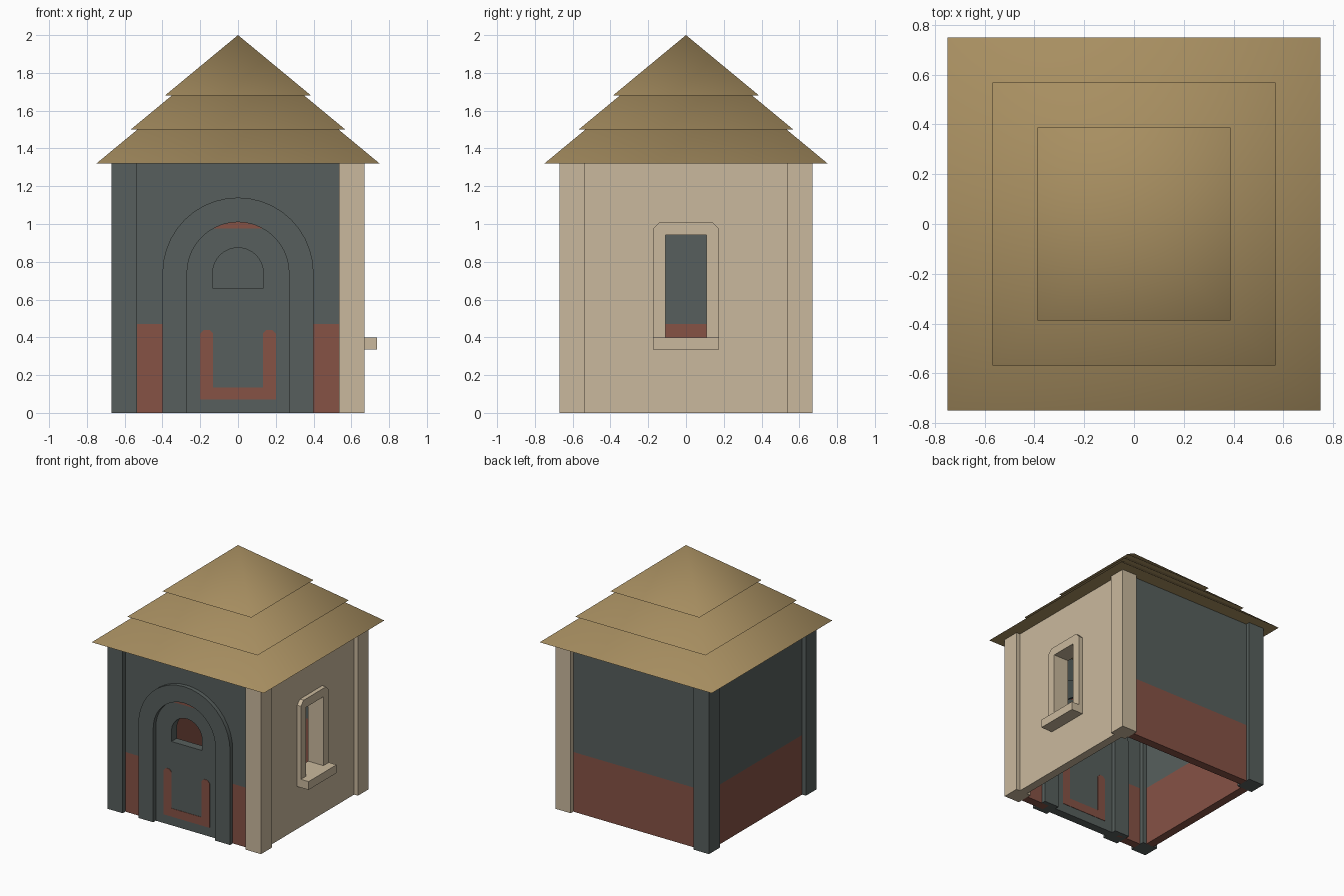
import bpy, bmesh, math
from mathutils import Vector

if "Cube" in bpy.data.objects:
    bpy.data.objects.remove(bpy.data.objects["Cube"])


def material(name, r, g, b):
    m = bpy.data.materials.new(name)
    lin = [((c / 255 + 0.055) / 1.055) ** 2.4 for c in (r, g, b)]
    m.diffuse_color = (*lin, 1)
    m.use_nodes = True
    m.node_tree.nodes["Principled BSDF"].inputs["Base Color"].default_value = m.diffuse_color
    return m


SLATE = material("slate_grey", 87, 95, 93)
RED = material("brick_red", 134, 82, 69)
TAN = material("pale_stone", 202, 185, 157)
THATCH = material("thatch", 168, 143, 97)

TOP = 1.32           # wall height
OUT, INN = 0.67, 0.536   # pillar faces
W_OUT, W_INN = 0.637, 0.57   # wall faces
BAND = 0.47          # height of the red band


def finish(name, bm, mats, rule=None, angle=30):
    bmesh.ops.recalc_face_normals(bm, faces=bm.faces[:])
    for f in bm.faces:
        f.smooth = True
        if rule:
            f.material_index = rule(f.calc_center_median())
    me = bpy.data.meshes.new(name)
    bm.to_mesh(me)
    bm.free()
    for m in mats:
        me.materials.append(m)
    me.set_sharp_from_angle(angle=math.radians(angle))
    ob = bpy.data.objects.new(name, me)
    bpy.context.collection.objects.link(ob)
    return ob


# Maps (u along the wall, z, distance outward) to world space for each side
SIDES = {
    "front": lambda u, z, d: Vector((u, -d, z)),
    "back": lambda u, z, d: Vector((u, d, z)),
    "right": lambda u, z, d: Vector((d, u, z)),
    "left": lambda u, z, d: Vector((-d, u, z)),
}


def plate(name, side, loops, d0, d1, mats, split=None, rule=None):
    """Extrude an outline (with optional hole loops) from depth d0 to d1."""
    to = SIDES[side]
    bm = bmesh.new()
    edges = []
    for loop in loops:
        vs = [bm.verts.new(to(u, z, d0)) for u, z in loop]
        edges += [bm.edges.new((vs[i - 1], vs[i])) for i in range(len(vs))]
    bmesh.ops.triangle_fill(bm, edges=edges, use_beauty=True,
                            normal=to(0, 0, 1))
    res = bmesh.ops.extrude_face_region(bm, geom=bm.faces[:],
                                        use_keep_orig=True)
    bmesh.ops.translate(bm, vec=to(0, 0, d1 - d0), verts=[
        g for g in res["geom"] if isinstance(g, bmesh.types.BMVert)])
    if split:
        bmesh.ops.bisect_plane(bm, geom=bm.verts[:] + bm.edges[:] + bm.faces[:],
                               plane_co=(0, 0, split), plane_no=(0, 0, 1))
    return finish(name, bm, mats, rule)


def rect(u0, u1, z0, z1):
    return [(u0, z0), (u1, z0), (u1, z1), (u0, z1)]


def arch(r, z0=0.0, zc=0.74, n=20):
    """Round-topped outline from right foot over to left foot."""
    arc = [(r * math.cos(math.pi * i / n), zc + r * math.sin(math.pi * i / n))
           for i in range(n + 1)]
    return [(r, z0)] + arc + [(-r, z0)]


def low(c):
    return 1 if c.z < BAND else 0


# Walls: banded back and left, front with doorway, plain stone right
full = rect(-INN, INN, 0, TOP)
for side in ("back", "left"):
    plate(side + "_wall", side, [full], W_INN, W_OUT, [SLATE, RED], BAND, low)
front = [(INN, 0)] + arch(0.335) + [(-INN, 0), (-INN, TOP), (INN, TOP)]
plate("front_wall", "front", [front], W_INN, W_OUT, [SLATE, RED], BAND, low)
plate("right_wall", "right", [full, rect(-0.14, 0.14, 0.37, 0.98)],
      W_INN, W_OUT, [TAN])

# Corner pillars
for sx in (-1, 1):
    for end, sy in (("front", -1), ("back", 1)):
        u = sorted((sx * INN, sx * OUT))
        plate(end + ("_right" if sx > 0 else "_left") + "_pillar", end,
              [rect(*u, 0, TOP)], INN, OUT, [TAN if sx > 0 else SLATE])

# Door frame, and door with arched peephole and a red crown
plate("door_frame", "front", [arch(0.40) + arch(0.27)[::-1]], INN, OUT, [SLATE])
plate("door", "front", [arch(0.335), arch(0.134, 0.66)], W_INN, W_OUT,
      [SLATE, RED], 0.975, lambda c: 1 if c.z > 0.975 else 0)

# Red U-shaped mark painted on both sides of the door
half = [(0.2, 0.07), (0.2, 0.42), (0.18, 0.44), (0.15, 0.44),
        (0.132, 0.42), (0.132, 0.135)]
mark = half + [(-u, z) for u, z in reversed(half)]
plate("door_mark_outside", "front", [mark], W_OUT, W_OUT + 0.003, [RED])
plate("door_mark_inside", "front", [mark], W_INN - 0.003, W_INN, [RED])

# Window frame with clipped top corners, and its sill
outline = [(-0.174, 0.335), (0.174, 0.335), (0.174, 0.975), (0.14, 1.01),
           (-0.14, 1.01), (-0.174, 0.975)]
plate("window_frame", "right", [outline, rect(-0.108, 0.108, 0.40, 0.943)],
      INN, OUT, [TAN])
plate("window_sill", "right", [rect(-0.174, 0.174, 0.335, 0.40)],
      OUT, 0.737, [TAN])

# Three stacked thatch pyramids
SLOPE = 0.83
for name, half_w, z, apex in (("lower", 0.75, 1.32, 1.94),
                              ("middle", 0.568, 1.50, 1.97),
                              ("upper", 0.387, 1.68, 2.0)):
    bm = bmesh.new()
    base = [bm.verts.new((sx * half_w, sy * half_w, z))
            for sx, sy in ((-1, -1), (1, -1), (1, 1), (-1, 1))]
    tip = bm.verts.new((0, 0, apex))
    bm.faces.new(base[::-1])
    for i in range(4):
        bm.faces.new((base[i - 1], base[i], tip))
    finish(name + "_roof", bm, [THATCH], angle=70)
